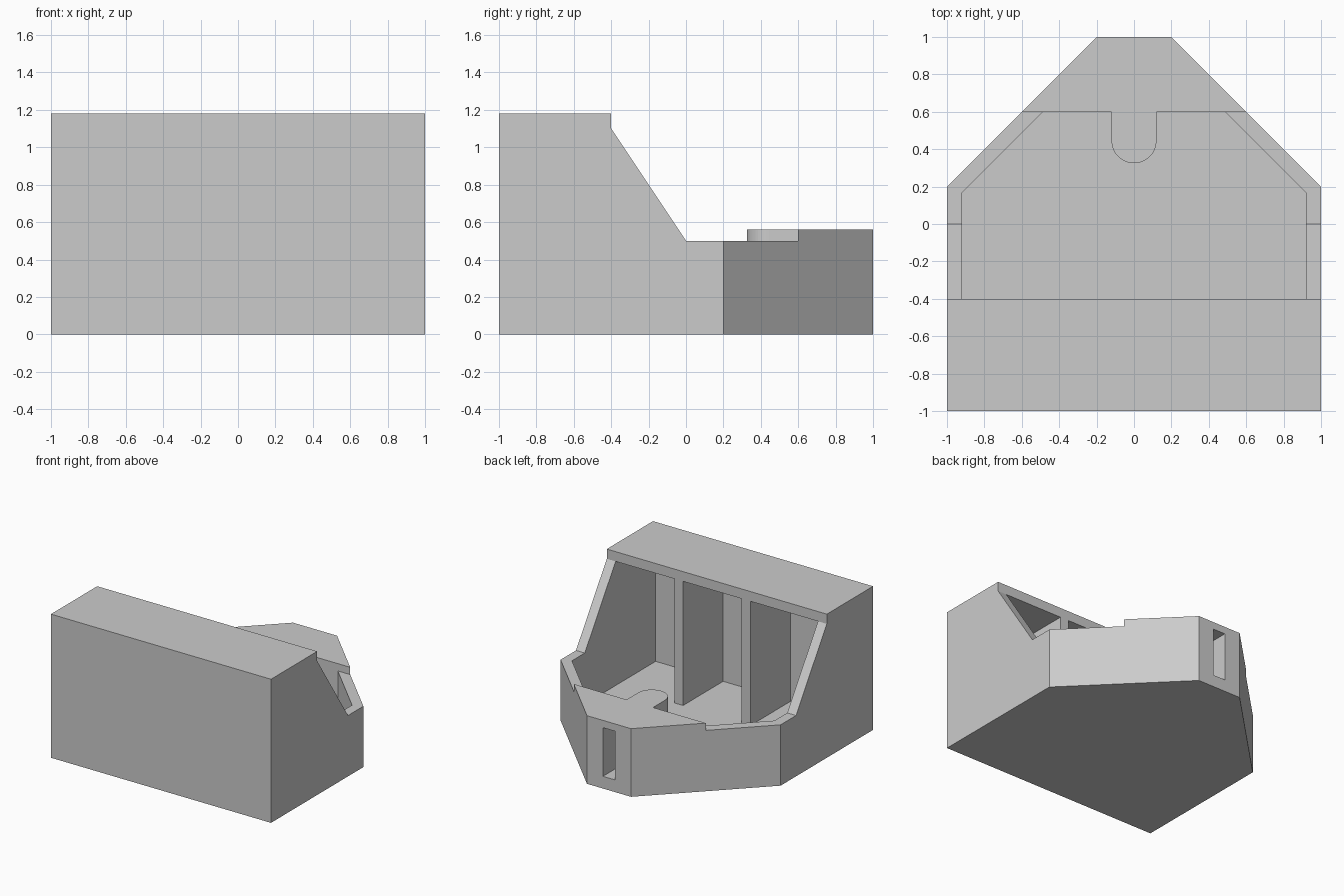
import bpy, bmesh, math

cube = bpy.data.objects.get("Cube")
if cube:
    bpy.data.objects.remove(cube, do_unlink=True)

GREY = (0.6, 0.6, 0.6, 1.0)
grey = bpy.data.materials.new("light_grey")
grey.use_nodes = True
grey.diffuse_color = GREY
grey.node_tree.nodes["Principled BSDF"].inputs["Base Color"].default_value = GREY

WALL = 0.08      # wall and floor thickness
RIM = 0.5        # height of the low rear rim
SHELF_Y = 0.6    # front edge of the rear shelf


def prism(name, points, low, high, axis="z"):
    """Extrude an outline along z (points are x, y) or along x (points are y, z)."""
    bm = bmesh.new()
    place = (lambda a, b: (a, b, low)) if axis == "z" else (lambda a, b: (low, a, b))
    face = bm.faces.new([bm.verts.new(place(a, b)) for a, b in points])
    ext = bmesh.ops.extrude_face_region(bm, geom=[face])
    step = high - low
    verts = [g for g in ext["geom"] if isinstance(g, bmesh.types.BMVert)]
    bmesh.ops.translate(bm, verts=verts, vec=(0, 0, step) if axis == "z" else (step, 0, 0))
    bmesh.ops.recalc_face_normals(bm, faces=bm.faces[:])
    mesh = bpy.data.meshes.new(name)
    bm.to_mesh(mesh)
    bm.free()
    mesh.materials.append(grey)
    obj = bpy.data.objects.new(name, mesh)
    bpy.context.collection.objects.link(obj)
    return obj


def mirrored(half):
    """Complete a right-hand outline with its mirror image."""
    return half + [(-x, y) for x, y in reversed(half)]


def cut(target, cutter, operation="DIFFERENCE"):
    mod = target.modifiers.new("cut", "BOOLEAN")
    mod.operation = operation
    mod.solver = "EXACT"
    mod.object = cutter
    bpy.context.view_layer.objects.active = target
    bpy.ops.object.modifier_apply(modifier=mod.name)


def block(name, x0, x1, y0, y1, z0, z1):
    return prism(name, [(x0, y0), (x1, y0), (x1, y1), (x0, y1)], z0, z1)


# Housing: stepped side profile trimmed to the chamfered footprint
profile = [(-1, 0), (1.1, 0), (1.1, RIM), (0, RIM), (-0.4, 1.1), (-0.4, 1.18), (-1, 1.18)]
housing = prism("housing", profile, -1, 1, "x")
footprint = mirrored([(1.1, -1.1), (1.1, 0.1), (0.2, 1), ])
trim = prism("footprint_trim", footprint, -0.2, 1.5)
cut(housing, trim, "INTERSECT")

# Hollow inside, open over the slope and rim
inner = 1 - WALL
reach = 1.2 - WALL * math.sqrt(2)
cavity = prism("cavity_cutter", mirrored(
    [(inner, -inner), (inner, reach - inner), (reach - SHELF_Y, SHELF_Y)]), WALL, 1.1)
cut(housing, cavity)

# Rounded tongue and raised shelf at the rear
R = 0.12
CY = 0.445
arc = [(R * math.cos(t), CY - R * math.sin(t))
       for t in [math.pi * i / 24 for i in range(25)]]
tongue = prism("tongue", [(R, SHELF_Y)] + arc + [(-R, SHELF_Y)], WALL - 0.02, RIM)
shelf = prism("shelf", [(-0.2, 1), (-0.6, SHELF_Y), (-R, SHELF_Y)] + arc[::-1]
              + [(R, SHELF_Y), (0.6, SHELF_Y), (0.2, 1)], RIM, 0.56)

# Upright slot in the rear face, running into the tongue
slot = block("slot_cutter", -0.055, 0.055, CY, 1.1, 0.1, RIM + 0.03)
cut(housing, slot)
cut(tongue, slot)

for helper in (trim, cavity, slot):
    bpy.data.objects.remove(helper, do_unlink=True)

# Two dividers making three bays
bay = 2 * inner / 3
for name, x in (("left_divider", inner - bay), ("right_divider", inner - 2 * bay)):
    block(name, x, x + WALL, -inner - 0.02, -0.4, WALL - 0.02, 1.12)
